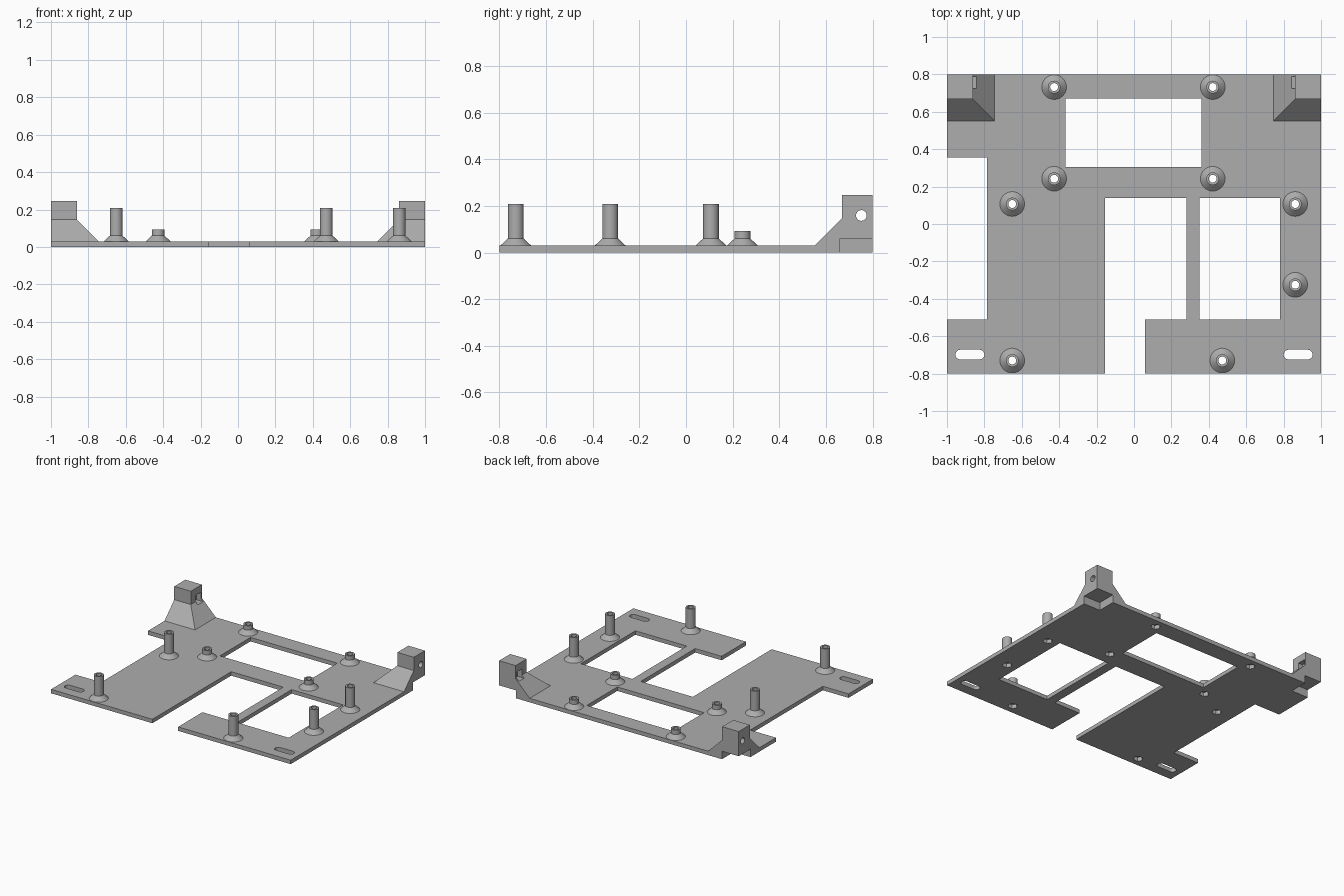
import bpy, bmesh, math
from mathutils import Matrix

if "Cube" in bpy.data.objects:
    bpy.data.objects.remove(bpy.data.objects["Cube"])

grey = bpy.data.materials.new("light_grey")
grey.diffuse_color = (0.42, 0.42, 0.42, 1)
grey.use_nodes = True
grey.node_tree.nodes["Principled BSDF"].inputs["Base Color"].default_value = grey.diffuse_color

T = 0.03                                    # plate thickness


def finish(name, bm, cutter=False):
    bmesh.ops.recalc_face_normals(bm, faces=bm.faces)
    me = bpy.data.meshes.new(name)
    bm.to_mesh(me)
    bm.free()
    me.materials.append(grey)
    ob = bpy.data.objects.new(name, me)
    bpy.context.collection.objects.link(ob)
    if cutter:
        ob.hide_render = True
        ob.hide_set(True)
    return ob


def prism(bm, pts, z0, z1):
    bottom = [bm.verts.new((x, y, z0)) for x, y in pts]
    top = [bm.verts.new((x, y, z1)) for x, y in pts]
    bm.faces.new(bottom[::-1])
    bm.faces.new(top)
    for i in range(len(pts)):
        j = (i + 1) % len(pts)
        bm.faces.new((bottom[i], bottom[j], top[j], top[i]))


def rect(x0, x1, y0, y1):
    return [(x0, y0), (x1, y0), (x1, y1), (x0, y1)]


def ring(cx, cy, r, n, phase=0.0):
    return [(cx + r * math.cos(phase + 2 * math.pi * i / n),
             cy + r * math.sin(phase + 2 * math.pi * i / n)) for i in range(n)]


def slot(x0, x1, cy, r, n=10):
    right = [(x1 - r + r * math.cos(a), cy + r * math.sin(a))
             for a in (-math.pi / 2 + math.pi * i / n for i in range(n + 1))]
    left = [(x0 + x1 - x, 2 * cy - y) for x, y in right]
    return right + left


def cut(ob, cutter):
    mod = ob.modifiers.new("cut", 'BOOLEAN')
    mod.operation = 'DIFFERENCE'
    mod.solver = 'EXACT'
    mod.object = cutter


SHORT = [(-0.427, 0.732), (0.421, 0.732), (-0.427, 0.242), (0.421, 0.242)]
TALL = [(-0.651, 0.107), (0.862, 0.107), (0.862, -0.325),
        (-0.651, -0.73), (0.472, -0.73)]

# Base plate outline with side notch, front opening and rear corner notches
outline = [(-1, -0.8), (-0.155, -0.8), (-0.155, 0.14), (0.28, 0.14),
           (0.28, -0.51), (0.06, -0.51), (0.06, -0.8), (1, -0.8),
           (1, 0.66), (0.86, 0.66), (0.86, 0.8), (-0.86, 0.8),
           (-0.86, 0.66), (-1, 0.66), (-1, 0.355), (-0.785, 0.355),
           (-0.785, -0.51), (-1, -0.51)]
bm = bmesh.new()
prism(bm, outline, 0, T)
plate = finish("base_plate", bm)

# Windows, mounting slots and hexagonal nut pockets
bm = bmesh.new()
holes = [rect(0.35, 0.78, -0.51, 0.14), rect(-0.365, 0.36, 0.305, 0.67),
         slot(-0.955, -0.8, -0.698, 0.026), slot(0.8, 0.955, -0.698, 0.026)]
holes += [ring(x, y, 0.034, 6) for x, y in SHORT + TALL]
for pts in holes:
    prism(bm, pts, -0.1, 0.1)
cut(plate, finish("plate_cutter", bm, True))


# Hollow standoffs with flared feet
def standoff(name, x, y, height, n=32):
    bm = bmesh.new()
    profile = [(0.021, T), (0.066, T), (0.034, 0.06), (0.034, height), (0.021, height)]
    loops = [[bm.verts.new((px, py, z)) for px, py in ring(x, y, r, n)] for r, z in profile]
    for k in range(len(loops)):
        a, b = loops[k], loops[(k + 1) % len(loops)]
        for i in range(n):
            j = (i + 1) % n
            bm.faces.new((a[i], a[j], b[j], b[i]))
    ob = finish(name, bm)
    bpy.ops.object.select_all(action='DESELECT')
    ob.select_set(True)
    bpy.context.view_layer.objects.active = ob
    bpy.ops.object.shade_smooth_by_angle(angle=math.radians(30))


for i, (x, y) in enumerate(SHORT):
    standoff(f"short_standoff_{i + 1}", x, y, 0.093)
for i, (x, y) in enumerate(TALL):
    standoff(f"tall_standoff_{i + 1}", x, y, 0.208)

# Rear corner brackets: flared base below a square block
bm = bmesh.new()
levels = [(0.745, 0.552, T), (0.862, 0.668, 0.146), (0.862, 0.668, 0.246)]
loops = [[bm.verts.new((x, y, z)) for x, y in rect(x0, 1, y0, 0.8)] for x0, y0, z in levels]
bm.faces.new(loops[0][::-1])
bm.faces.new(loops[-1])
for a, b in zip(loops, loops[1:]):
    for i in range(4):
        j = (i + 1) % 4
        bm.faces.new((a[i], a[j], b[j], b[i]))
brackets = finish("rear_brackets", bm)

# Corner notch, nut pocket and cross hole
bm = bmesh.new()
prism(bm, rect(0.86, 1.1, 0.66, 0.9), -0.1, 0.06)
cut(brackets, finish("notch_cutter", bm, True))
bm = bmesh.new()
prism(bm, rect(0.7, 0.9, 0.725, 0.788), 0.127, 0.192)
cut(brackets, finish("pocket_cutter", bm, True))
bm = bmesh.new()
bmesh.ops.create_cone(bm, cap_ends=True, segments=24, radius1=0.023, radius2=0.023, depth=0.4,
                      matrix=Matrix.Translation((0.95, 0.752, 0.159)) @ Matrix.Rotation(math.pi / 2, 4, 'Y'))
cut(brackets, finish("cross_hole_cutter", bm, True))

mirror = brackets.modifiers.new("mirror", 'MIRROR')
mirror.use_mirror_merge = False
